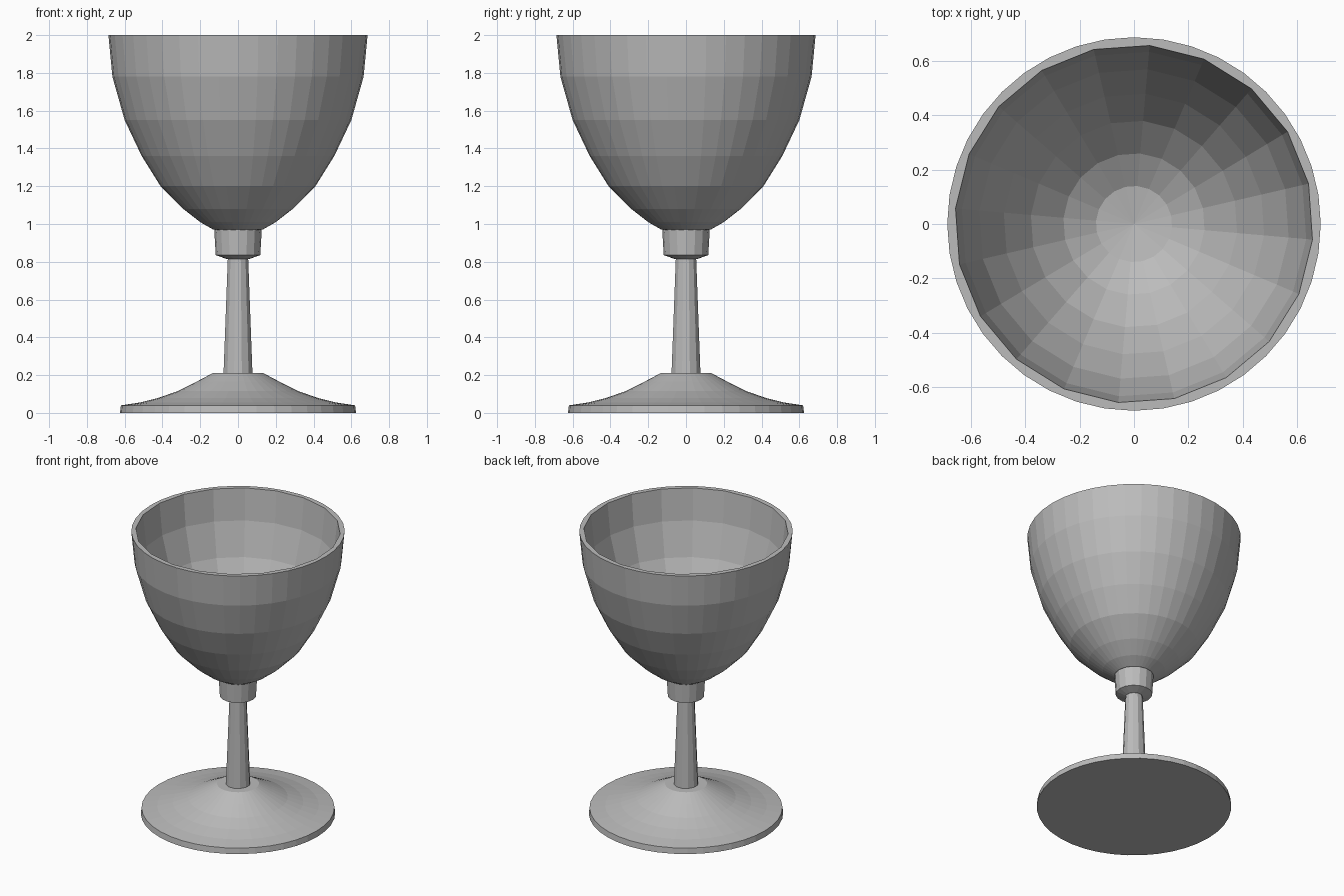
import bpy
import bmesh
from math import cos, sin, tau, radians

cube = bpy.data.objects.get("Cube")
if cube:
    bpy.data.objects.remove(cube, do_unlink=True)

# Single matte grey material
grey = bpy.data.materials.new("matte_grey")
grey.use_nodes = True
colour = (0.5, 0.5, 0.5, 1)
grey.diffuse_color = colour
grey.node_tree.nodes["Principled BSDF"].inputs["Base Color"].default_value = colour


def ring(bm, radius, z, sides, turn=0):
    if radius == 0:
        return [bm.verts.new((0, 0, z))]
    angles = [turn + tau * i / sides for i in range(sides)]
    return [bm.verts.new((radius * cos(a), radius * sin(a), z)) for a in angles]


def skin(bm, rings):
    """Join neighbouring rings; a one-point ring closes as a fan."""
    for a, b in zip(rings, rings[1:]):
        n = max(len(a), len(b))
        for i in range(n):
            j = (i + 1) % n
            if len(a) == 1:
                bm.faces.new((a[0], b[j], b[i]))
            elif len(b) == 1:
                bm.faces.new((a[i], a[j], b[0]))
            else:
                bm.faces.new((a[i], a[j], b[j], b[i]))


def finish(name, bm):
    bmesh.ops.recalc_face_normals(bm, faces=bm.faces)
    mesh = bpy.data.meshes.new(name)
    bm.to_mesh(mesh)
    bm.free()
    mesh.materials.append(grey)
    obj = bpy.data.objects.new(name, mesh)
    bpy.context.collection.objects.link(obj)
    return obj


def lathe(name, profile, sides, turn=0):
    bm = bmesh.new()
    skin(bm, [ring(bm, r, z, sides, turn) for r, z in profile])
    return finish(name, bm)


# Foot: thin disc rising in a concave sweep to a flat top
lathe("foot", [(0, 0), (0.625, 0), (0.62, 0.04), (0.52, 0.055), (0.42, 0.08),
               (0.32, 0.115), (0.22, 0.165), (0.135, 0.21), (0, 0.21)], 40)

# Stem: tapered and faceted
lathe("stem", [(0, 0.19), (0.08, 0.19), (0.055, 0.84), (0, 0.84)], 12, radians(15))

# Collar under the bowl, chamfered below
lathe("collar", [(0, 0.815), (0.06, 0.815), (0.118, 0.835),
                 (0.126, 0.975), (0, 0.975)], 16)

# Bowl: round outside, coarser faceted inside, bridged by the rim
outer = [(0, 0.96), (0.13, 0.97), (0.2, 1.01), (0.29, 1.08), (0.41, 1.2),
         (0.51, 1.36), (0.6, 1.55), (0.665, 1.78), (0.686, 2)]
inner = [(0.658, 2), (0.635, 1.78), (0.57, 1.55), (0.48, 1.37),
         (0.38, 1.22), (0.26, 1.1), (0.14, 1.03), (0, 1.01)]
bm = bmesh.new()
outside = [ring(bm, r, z, 40) for r, z in outer]
inside = [ring(bm, r, z, 20, radians(-5)) for r, z in inner]
skin(bm, outside)
skin(bm, inside)
# Rim: each inner edge meets two outer edges
o, n = outside[-1], inside[0]
for i in range(20):
    j = (i + 1) % 20
    a, b, c = o[2 * i], o[2 * i + 1], o[(2 * i + 2) % 40]
    bm.faces.new((a, b, n[i]))
    bm.faces.new((b, n[j], n[i]))
    bm.faces.new((b, c, n[j]))
finish("bowl", bm)
